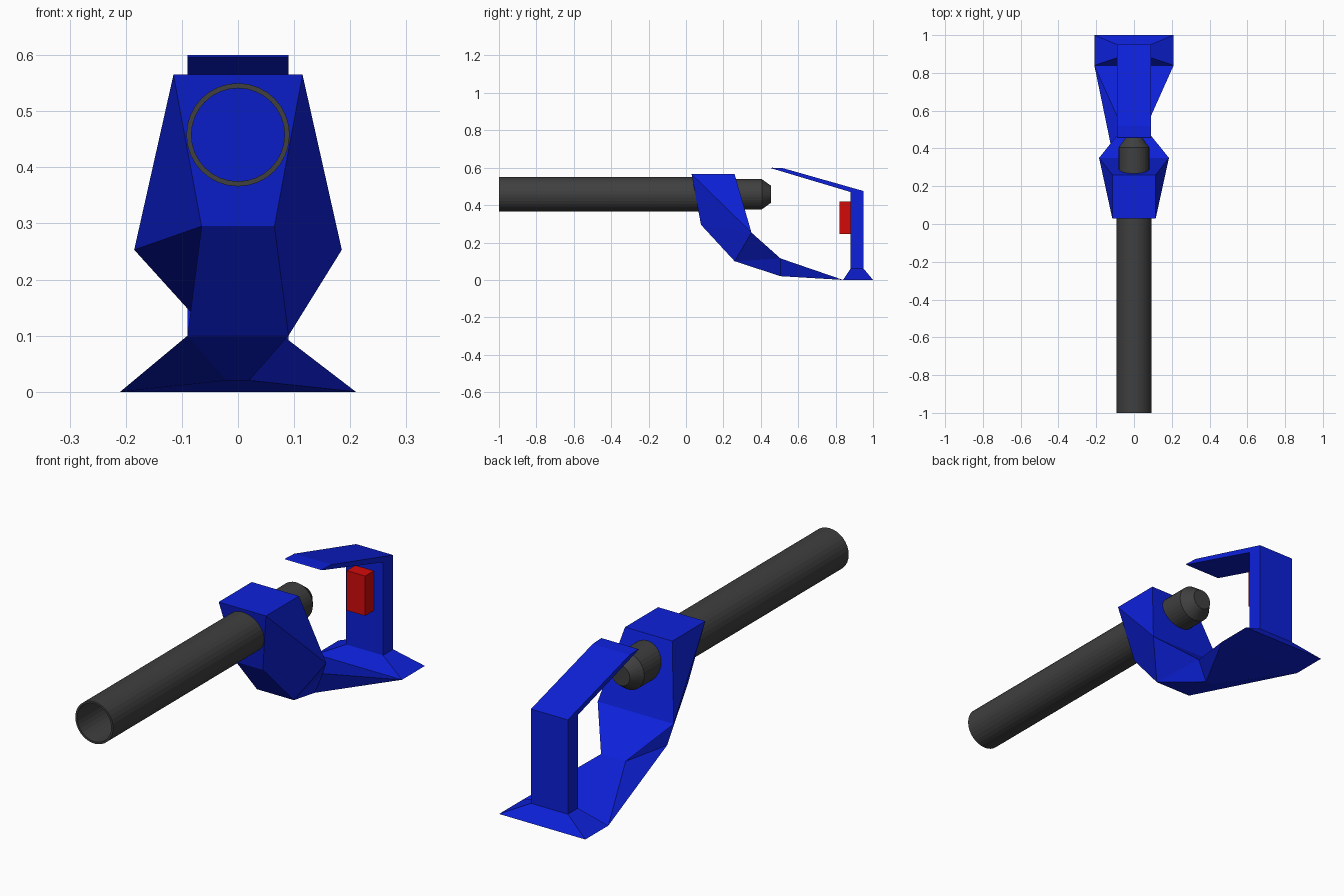
import bpy, bmesh, math

if "Cube" in bpy.data.objects:
    bpy.data.objects.remove(bpy.data.objects["Cube"])

def material(name, color):
    m = bpy.data.materials.new(name)
    m.diffuse_color = (*color, 1)
    m.use_nodes = True
    m.node_tree.nodes["Principled BSDF"].inputs["Base Color"].default_value = m.diffuse_color
    return m

BLUE = material("blue", (0.004, 0.015, 0.70))
RED = material("red", (0.65, 0.003, 0.003))
DARK = material("dark_grey", (0.05, 0.05, 0.05))

def make(name, verts, faces, mat):
    me = bpy.data.meshes.new(name)
    me.from_pydata(verts, [], faces)
    bm = bmesh.new()
    bm.from_mesh(me)
    bmesh.ops.remove_doubles(bm, verts=bm.verts, dist=1e-5)
    bmesh.ops.recalc_face_normals(bm, faces=bm.faces)
    bm.to_mesh(me)
    bm.free()
    me.materials.append(mat)
    ob = bpy.data.objects.new(name, me)
    bpy.context.collection.objects.link(ob)
    return ob

def lathe(name, profile, z, mat, closed=False, n=32):
    """Revolve (radius, y) points around a y-parallel axis at height z."""
    verts = [(r * math.sin(2 * math.pi * i / n), y, z + r * math.cos(2 * math.pi * i / n))
             for r, y in profile for i in range(n)]
    k = len(profile)
    faces = []
    for j in range(k if closed else k - 1):
        a, b = j * n, (j + 1) % k * n
        faces += [(a + i, a + (i + 1) % n, b + (i + 1) % n, b + i) for i in range(n)]
    if not closed:
        faces += [tuple(range(n)), tuple(range((k - 1) * n, k * n))]
    return make(name, verts, faces, mat)

def extrude_x(name, profile, half, mat):
    """Extrude a (y, z) profile symmetrically along x."""
    n = len(profile)
    verts = [(s * half, y, z) for s in (-1, 1) for y, z in profile]
    faces = [tuple(range(n)), tuple(range(n, 2 * n))]
    faces += [(i, (i + 1) % n, n + (i + 1) % n, n + i) for i in range(n)]
    return make(name, verts, faces, mat)

# hollow barrel and rear plug
lathe("barrel", [(0.092, -1), (0.092, 0.08), (0.083, 0.08), (0.083, -1)], 0.458, DARK, True)
lathe("rear_plug", [(0.081, 0.25), (0.081, 0.405), (0.045, 0.455)], 0.458, DARK)

# curved body: (half width, y, z) along the front/underside, then the tail edge, then the back
outline = [(0.115, 0.03, 0.565), (0.065, 0.08, 0.295), (0.09, 0.26, 0.10), (0.02, 0.505, 0.02),
           (0.21, 0.84, 0.0), (0.06, 0.505, 0.115), (0.185, 0.35, 0.253), (0.115, 0.26, 0.565)]
n = len(outline)
verts = [(s * w, y, z) for s in (-1, 1) for w, y, z in outline]
faces = [(i, (i + 1) % n, n + (i + 1) % n, n + i) for i in range(n)]
left = [(0, 1, 6), (0, 6, 7), (1, 2, 5), (1, 5, 6), (2, 3, 4), (2, 4, 5)]
right = [(0, 1, 6), (0, 6, 7), (1, 2, 6), (2, 5, 6), (2, 3, 5), (3, 4, 5)]
faces += left + [tuple(n + i for i in f) for f in right]
make("body", verts, faces, BLUE)

# flared foot under the rear post
foot = [(x * w, y, z) for w, y0, y1, z in ((0.21, 0.84, 1.0, 0), (0.09, 0.88, 0.95, 0.06))
        for x, y in ((-1, y0), (1, y0), (1, y1), (-1, y1))]
make("rear_foot", foot, [(0, 1, 2, 3), (4, 5, 6, 7)] +
     [(i, (i + 1) % 4, 4 + (i + 1) % 4, 4 + i) for i in range(4)], BLUE)

# rear post with its forward sloping top bar
extrude_x("post_and_bar", [(0.88, 0.06), (0.88, 0.47), (0.455, 0.597), (0.46, 0.6), (0.52, 0.597),
                           (0.95, 0.475), (0.95, 0.06)], 0.09, BLUE)

# red block on the post
extrude_x("red_block", [(0.82, 0.245), (0.88, 0.245), (0.88, 0.42), (0.82, 0.42)], 0.045, RED)
